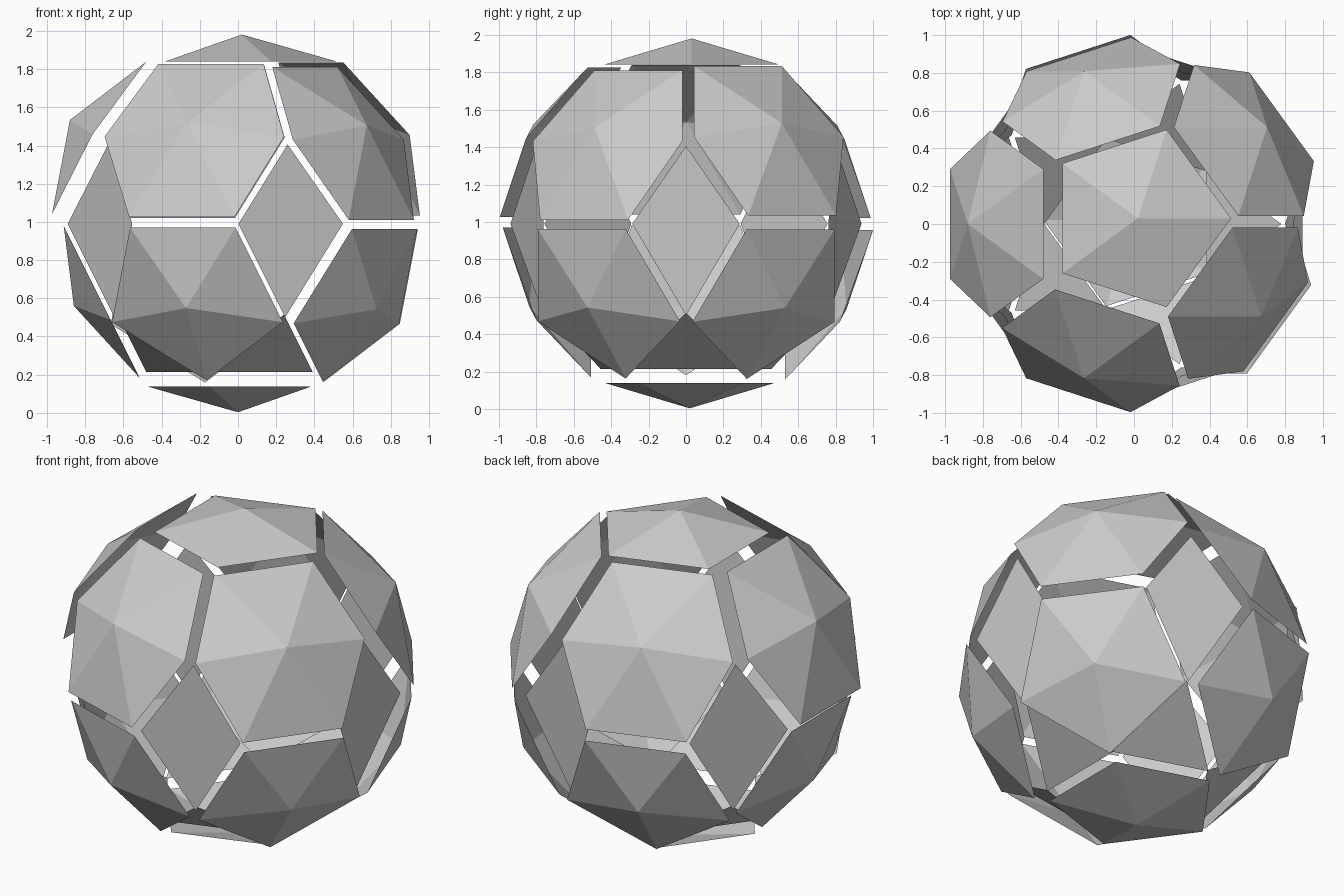
import bpy, bmesh
from math import cos, sin, radians, sqrt
from mathutils import Vector

if "Cube" in bpy.data.objects:
    bpy.data.objects.remove(bpy.data.objects["Cube"])

mat = bpy.data.materials.new("plain_grey")
mat.use_nodes = True
grey = (0.6, 0.6, 0.6, 1)
mat.diffuse_color = grey
mat.node_tree.nodes["Principled BSDF"].inputs["Base Color"].default_value = grey

CENTRE = Vector((0, 0, 0.99))
Z_TIP = 1 / sqrt(5)                  # ring of icosahedron corners
Z_MID = sqrt((5 - sqrt(5)) / 10)     # ring of edge midpoints
Z_CAP = sqrt((5 + sqrt(5)) / 10)     # midpoints around each pole


def on_ball(azimuth, z):
    """Point on the unit ball at an azimuth in degrees and a height."""
    r = sqrt(max(0, 1 - z * z))
    a = radians(azimuth)
    return Vector((r * cos(a), r * sin(a), z))


def panel(name, rim, apex=None, scale=0.94, push=0.0, shift=(0, 0, 0)):
    """Thin panel shrunk about its middle and pushed along its direction."""
    mid = sum(rim, Vector()) / len(rim)
    move = mid.normalized() * push + Vector(shift) + CENTRE
    bm = bmesh.new()
    place = lambda p: bm.verts.new(mid + (p - mid) * scale + move)
    ring = [place(p) for p in rim]
    if apex is None:
        bm.faces.new(ring)
    else:
        top = place(apex)
        for a, b in zip(ring, ring[1:] + ring[:1]):
            bm.faces.new((a, b, top))
    bm.normal_update()
    for f in bm.faces:
        if f.normal.dot(mid) < 0:
            f.normal_flip()
    mesh = bpy.data.meshes.new(name)
    bm.to_mesh(mesh)
    bm.free()
    mesh.materials.append(mat)
    obj = bpy.data.objects.new(name, mesh)
    bpy.context.collection.objects.link(obj)


# Pole caps
panel("top_cap", [on_ball(72 * i, Z_CAP) for i in range(5)],
      on_ball(0, 1), shift=(0.02, 0.03, 0))
panel("bottom_cap", [on_ball(36 + 72 * i, -Z_CAP) for i in range(5)],
      on_ball(0, -1), scale=0.91, shift=(0, 0.02, 0))

upper_push = [0.035, 0.01, 0.045, 0.02, -0.01]
lower_push = [0.015, 0.02, -0.03, -0.005, 0.01]

for i in range(5):
    a = 36 + 72 * i
    # Six-sided panels of the upper half
    panel(f"upper_hexagon_{i + 1}",
          [on_ball(a - 18, 0), on_ball(a + 18, 0),
           on_ball(a + 36, Z_TIP), on_ball(a + 36, Z_CAP),
           on_ball(a - 36, Z_CAP), on_ball(a - 36, Z_TIP)],
          on_ball(a, Z_MID), push=upper_push[i])
    # Five-sided panels of the lower half
    panel(f"lower_pentagon_{i + 1}",
          [on_ball(a + 18, 0), on_ball(a - 18, 0),
           on_ball(a - 36, -Z_MID), on_ball(a, -Z_CAP),
           on_ball(a + 36, -Z_MID)],
          on_ball(a, -Z_TIP), push=lower_push[i])
    # Diamonds across the equator, slightly sunken
    b = 72 * i
    panel(f"diamond_{i + 1}",
          [on_ball(b - 18, 0), on_ball(b, -Z_MID),
           on_ball(b + 18, 0), on_ball(b, Z_TIP)],
          scale=0.93, push=-0.055)
    # Sunken triangles around the bottom cap
    panel(f"lower_triangle_{i + 1}",
          [on_ball(b, -Z_MID), on_ball(b - 36, -Z_CAP),
           on_ball(b + 36, -Z_CAP)],
          scale=0.93, push=-0.083)
